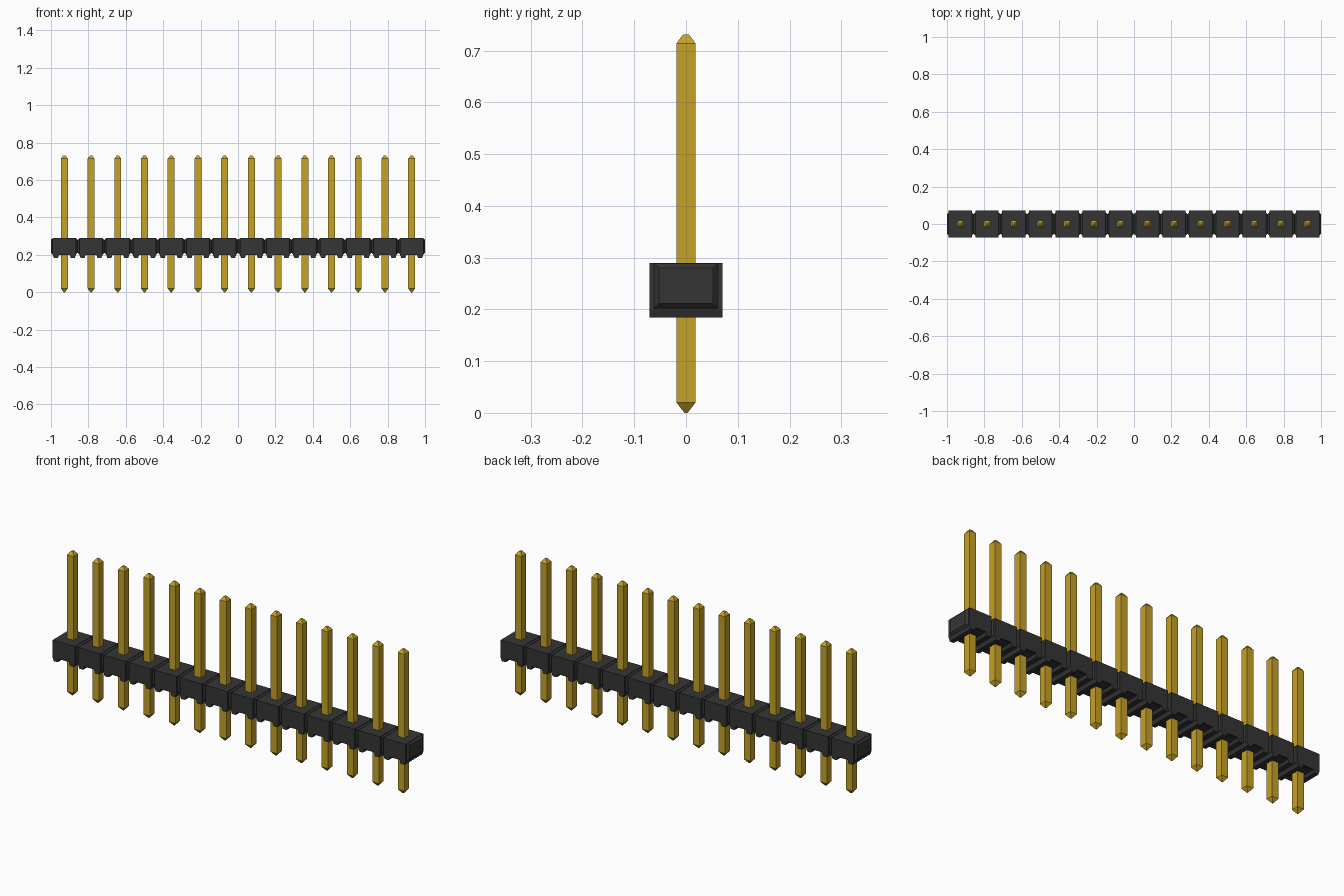
import bpy
import bmesh

cube = bpy.data.objects.get("Cube")
if cube:
    bpy.data.objects.remove(cube, do_unlink=True)

COUNT = 14
PITCH = 2 / COUNT


def material(name, color, metallic=0.0):
    m = bpy.data.materials.new(name)
    m.use_nodes = True
    m.diffuse_color = (*color, 1)
    bsdf = m.node_tree.nodes["Principled BSDF"]
    bsdf.inputs["Base Color"].default_value = (*color, 1)
    bsdf.inputs["Metallic"].default_value = metallic
    return m


def loft(bm, rings):
    """Skin a closed solid through rings of equal point count."""
    loops = [[bm.verts.new(p) for p in ring] for ring in rings]
    bm.faces.new(loops[0])
    bm.faces.new(loops[-1])
    for a, b in zip(loops, loops[1:]):
        for i in range(len(a)):
            j = (i + 1) % len(a)
            bm.faces.new((a[i], a[j], b[j], b[i]))


def rect(u, v0, v1):
    return [(-u, v0), (u, v0), (u, v1), (-u, v1)]


def row_object(name, bm, mat):
    """Turn the mesh into an object repeated along the row."""
    bmesh.ops.recalc_face_normals(bm, faces=bm.faces)
    mesh = bpy.data.meshes.new(name)
    bm.to_mesh(mesh)
    bm.free()
    mesh.materials.append(mat)
    ob = bpy.data.objects.new(name, mesh)
    bpy.context.collection.objects.link(ob)
    ob.location.x = -1 + PITCH / 2
    array = ob.modifiers.new("row", "ARRAY")
    array.count = COUNT
    array.use_relative_offset = False
    array.use_constant_offset = True
    array.constant_offset_displace = (PITCH, 0, 0)
    return ob


black = material("black plastic", (0.036, 0.036, 0.036))
gold = material("gold", (0.56, 0.36, 0.02))

# Housing block: front profile with two feet and a sloped channel between them
half = [(0.028, 0.202), (0.034, 0.184), (0.056, 0.184), (0.062, 0.2), (0.062, 0.29)]
profile = half + [(-x, z) for x, z in reversed(half)]
bm = bmesh.new()
loft(bm, [[(x, y, z) for x, z in profile] for y in (-0.071, 0.071)])
row_object("housing_block", bm, black)

# Tapered necks joining neighbouring blocks and closing both ends
bm = bmesh.new()
tip, base = rect(0.052, 0.211, 0.28), rect(0.064, 0.2, 0.29)
stations = [(-PITCH / 2, tip), (-0.06, base), (0.06, base), (PITCH / 2, tip)]
loft(bm, [[(x, y, z) for y, z in ring] for x, ring in stations])
row_object("housing_neck", bm, black)

# Square pins with tapered ends
bm = bmesh.new()
stations = [(0, 0.003), (0.02, 0.0185), (0.714, 0.0185), (0.731, 0.006)]
loft(bm, [[(x, y, z) for x, y in rect(r, -r, r)] for z, r in stations])
row_object("pin", bm, gold)
